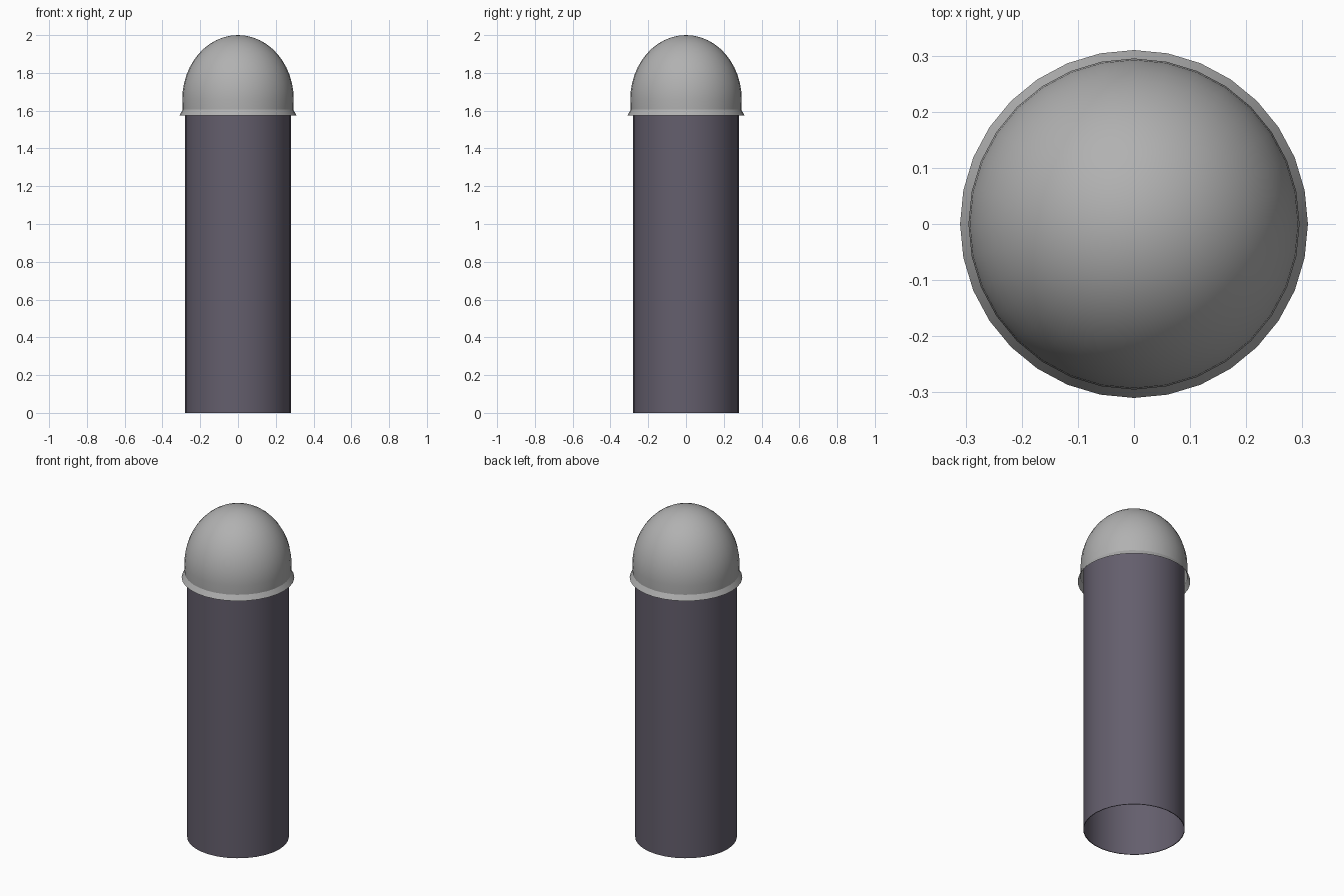
import bpy, bmesh, math

if "Cube" in bpy.data.objects:
    bpy.data.objects.remove(bpy.data.objects["Cube"])

SIDES = 32


def lathe(name, profile, colour):
    """Spin an open (radius, z) profile around z into a smooth-shaded, coloured object."""
    bm = bmesh.new()
    verts = [bm.verts.new((r, 0, z)) for r, z in profile]
    edges = [bm.edges.new(p) for p in zip(verts, verts[1:])]
    bmesh.ops.spin(bm, geom=verts + edges, axis=(0, 0, 1), cent=(0, 0, 0),
                   angle=2 * math.pi, steps=SIDES, use_duplicate=False)
    bmesh.ops.remove_doubles(bm, verts=bm.verts, dist=1e-4)
    bmesh.ops.recalc_face_normals(bm, faces=bm.faces)
    # make sure the shell faces outwards
    if sum(f.normal.dot(f.calc_center_median()) for f in bm.faces) < 0:
        bmesh.ops.reverse_faces(bm, faces=bm.faces)
    mesh = bpy.data.meshes.new(name)
    bm.to_mesh(mesh)
    bm.free()
    obj = bpy.data.objects.new(name, mesh)
    bpy.context.collection.objects.link(obj)
    bpy.ops.object.select_all(action='DESELECT')
    obj.select_set(True)
    bpy.context.view_layer.objects.active = obj
    bpy.ops.object.shade_smooth_by_angle(angle=math.radians(25))
    mat = bpy.data.materials.new(name + "_colour")
    mat.diffuse_color = (*colour, 1)
    mat.use_nodes = True
    mat.node_tree.nodes["Principled BSDF"].inputs["Base Color"].default_value = mat.diffuse_color
    mesh.materials.append(mat)
    return obj


# Hollow tube, open at the bottom with a thin rim, tucked into the cap
lathe("tube_body", [(0.28, 1.65), (0.28, 0), (0.276, 0)], (0.127, 0.113, 0.152))

# Domed cap with a short, sharply flared skirt
R, DOME_Z = 0.295, 1.66
dome = [(R * math.cos(a), DOME_Z + 0.34 * math.sin(a))
        for a in (math.pi / 2 * i / 12 for i in range(13))]
lathe("domed_cap", [(0.31, 1.575), (0.293, 1.605)] + dome, (0.44, 0.44, 0.44))
